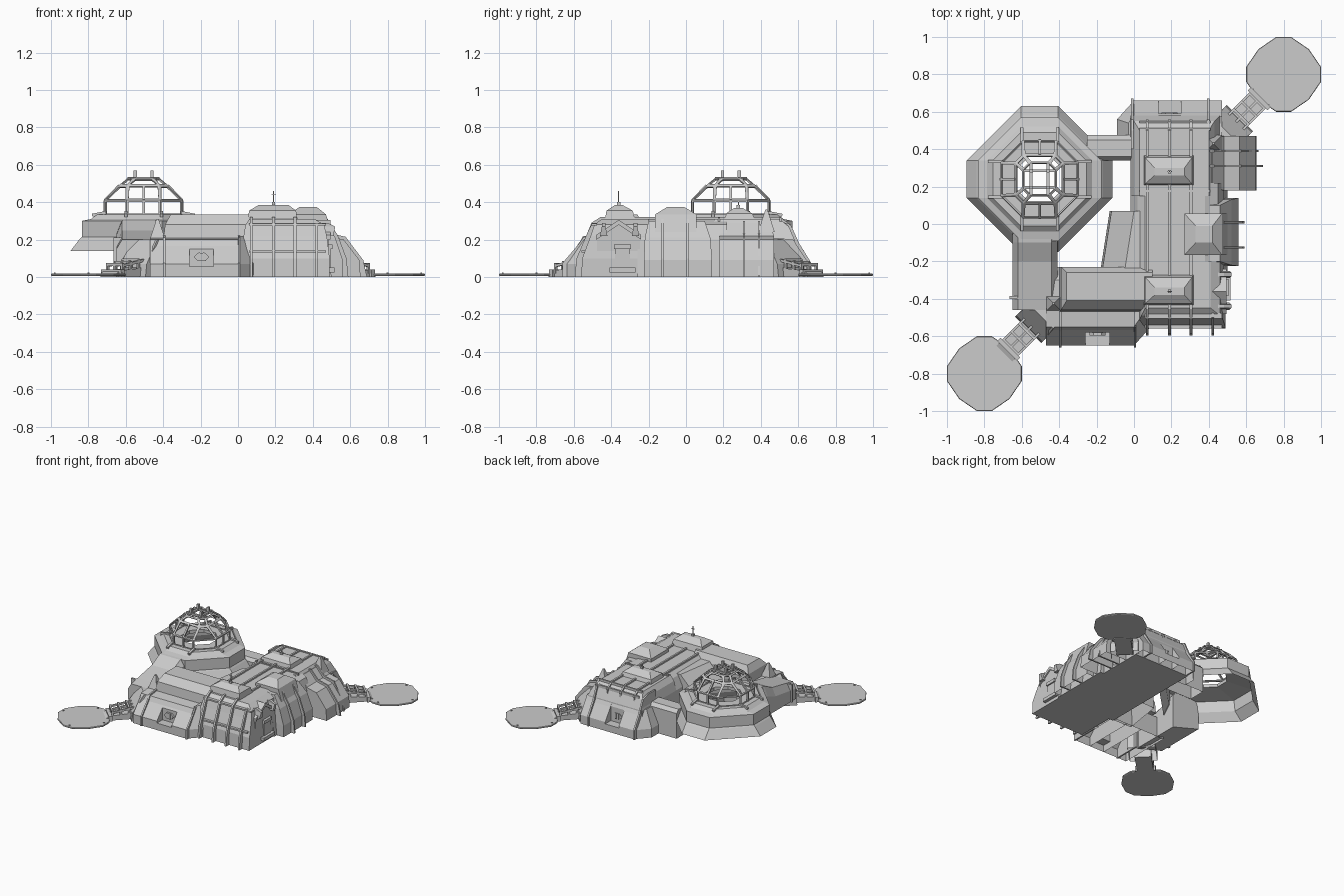
import bpy, bmesh, math
from mathutils import Matrix, Vector

if "Cube" in bpy.data.objects:
    bpy.data.objects.remove(bpy.data.objects["Cube"])


def finish(name, bm, open_base=False):
    bmesh.ops.recalc_face_normals(bm, faces=bm.faces)
    if open_base:
        base = [f for f in bm.faces if all(v.co.z < .001 for v in f.verts)]
        bmesh.ops.delete(bm, geom=base, context='FACES')
    me = bpy.data.meshes.new(name)
    bm.to_mesh(me)
    bm.free()
    ob = bpy.data.objects.new(name, me)
    bpy.context.collection.objects.link(ob)
    return ob


def rings(name, loops, closed=False, caps=True, open_base=False):
    """Skin a stack of equal-length point loops."""
    bm = bmesh.new()
    vs = [[bm.verts.new(p) for p in lp] for lp in loops]
    n, m = len(vs[0]), len(vs)
    for i in range(m if closed else m - 1):
        a, b = vs[i], vs[(i + 1) % m]
        for j in range(n):
            k = (j + 1) % n
            bm.faces.new((a[j], a[k], b[k], b[j]))
    if caps and not closed:
        bm.faces.new(vs[0])
        bm.faces.new(vs[-1])
    return finish(name, bm, open_base)


def tiers(name, *levels, shell=False):
    """Stacked rectangles (x0, x1, y0, y1, z)."""
    return rings(name, [[(a, c, z), (b, c, z), (b, d, z), (a, d, z)]
                        for a, b, c, d, z in levels], open_base=shell)


def box(name, x0, x1, y0, y1, z0, z1):
    return tiers(name, (x0, x1, y0, y1, z0), (x0, x1, y0, y1, z1))


def prism(name, prof, axis, a, b, shell=False):
    """Extrude a (u, z) profile along x or y."""
    f = (lambda u, z, t: (t, u, z)) if axis == 'x' else (lambda u, z, t: (u, t, z))
    return rings(name, [[f(u, z, t) for u, z in prof] for t in (a, b)], open_base=shell)


def bar(name, p, q, w):
    """Square beam between two points."""
    p, q = Vector(p), Vector(q)
    bm = bmesh.new()
    bmesh.ops.create_cube(bm, size=1)
    rot = (q - p).to_track_quat('Z', 'Y').to_matrix().to_4x4()
    bm.transform(Matrix.Translation((p + q) / 2) @ rot @ Matrix.Diagonal((w, w, (q - p).length, 1)))
    return finish(name, bm)


def octagon(r, h, z, cx=-0.505, cy=0.24):
    pts = [(h, -r), (r, -h), (r, h), (h, r), (-h, r), (-r, h), (-r, -h), (-h, -r)]
    return [(cx + x, cy + y, z) for x, y in pts]


# --- domed hall: ring-shaped deck, then window-frame dome
rings("dome_deck", [octagon(*l) for l in (
    (.39, .1, .14), (.34, .1, .205), (.33, .1, .215), (.33, .1, .30), (.28, .1, .31),
    (.25, .1, .335), (.125, .052, .335), (.125, .052, .31), (.32, .1, .29), (.33, .1, .205))], closed=True)
dome = rings("dome_frame", [octagon(*l) for l in (
    (.21, .09, .33), (.21, .09, .412), (.13, .085, .492), (.085, .05, .53))], caps=False)
bm = bmesh.new()
bm.from_mesh(dome.data)
res = bmesh.ops.inset_individual(bm, faces=bm.faces[:], thickness=.014)
inner = [f for f in bm.faces if f not in set(res["faces"])]
bmesh.ops.delete(bm, geom=inner, context='FACES')
bm.to_mesh(dome.data)
bm.free()
sol = dome.modifiers.new("thickness", 'SOLIDIFY')
sol.thickness = .01

DC = Vector((-.505, .24, 0))
for i in range(4):
    R = Matrix.Rotation(i * math.pi / 2, 3, 'Z')
    P = lambda x, y, z: DC + R @ Vector((x, y, z))
    # central mullions, top grid, posts and deck feet
    bar("dome_mullion", P(0, .207, .335), P(0, .207, .41), .013)
    bar("dome_mullion", P(0, .207, .41), P(0, .13, .49), .013)
    bar("dome_top_beam", P(-.085, .045, .528), P(.085, .045, .528), .015)
    bar("dome_post", P(.045, .045, .52), P(.045, .045, .57), .018)
    for s in (-.095, .095):
        bar("dome_foot", P(s, .2, .345), P(s, .275, .33), .016)

# --- corridors from the dome
rings("west_corridor", [[(-.65, y, .07), (-.65, y, t * .75), (-.62, y, t), (-.44, y, t), (-.41, y, t * .85), (-.41, y, .0)]
                        for y, t in ((-.46, .2), (-.38, .215), (-.2, .25), (-.1, .30), (-.05, .305))])
box("west_corridor_collar", -.665, -.41, -.40, -.385, .07, .21)
prism("north_corridor", [(.34, 0), (.34, .2), (.36, .225), (.45, .225), (.475, .2), (.475, 0)], 'x', -.25, .0, True)


def hall_with_door(name, prof, niche, x0, d0, d1, x1, s):
    """Sloped hall along x with a door niche from d0 to d1; s=-1 faces -y, s=1 faces +y."""
    for p, a, b in ((prof, x0, d0), (niche, d0, d1), (prof, d1, x1)):
        prism(name, [(u * s, z) for u, z in p], 'x', a, b, True)
    c = (d0 + d1) / 2
    hexa = [(c + .042 * math.cos(i * math.pi / 3), .107 + .025 * math.sin(i * math.pi / 3)) for i in range(6)]
    prism(name + "_window", hexa, 'y', .56 * s, .595 * s)
    for dx in (-.012, .012):
        bar(name + "_window_bar", (c + dx, .595 * s, .085), (c + dx, .595 * s, .13), .008)


# --- south-west hall with its front door, north wing with its back door
FRONT = [(.65, 0), (.65, .07), (.568, .165), (.55, .2), (.46, .21), (.3, .21), (.23, .16), (.23, 0)]
NICHE = [(.65, 0), (.65, .055), (.58, .055), (.58, .151)] + FRONT[2:]
hall_with_door("southwest_hall", FRONT, NICHE, -.47, -.26, -.13, .005, -1)
BACK = [(.66, 0), (.66, .07), (.595, .165), (.575, .2), (.47, .21), (.36, .21), (.34, .19), (.34, 0)]
NICHE = [(.66, 0), (.66, .055), (.59, .055), (.59, .17), (.575, .2)] + BACK[4:]
hall_with_door("north_wing", BACK, NICHE, -.01, .13, .25, .47, 1)
rings("north_wing_west_slope", [[(a, .47, z), (.0, .47, z), (.0, d, z), (a, e, z)]
                                for a, d, e, z in ((-.09, .66, .56, 0), (-.09, .66, .56, .07), (-.03, .58, .54, .2))], open_base=True)
tiers("southwest_hall_upper", (-.40, .1, -.47, -.23, .19), (-.39, .1, -.46, -.23, .28), (-.36, .1, -.41, -.26, .335))
rings("southwest_hall_joint", [[(0, -.4, z), (0, y, z), (x, y + .1, z), (x, -.4, z)]
                               for x, y, z in ((.09, -.65, 0), (.09, -.65, .07), (.08, -.56, .2), (.07, -.55, .22))], open_base=True)
for x in (-.40, .0):
    prism("southwest_rib", [(-.66, 0), (-.66, .075), (-.575, .175), (-.55, .212), (-.46, .222), (-.44, .2), (-.44, 0)],
          'x', x, x + .012)

# --- long main hall
tiers("main_hall_south", (.02, .49, -.56, -.2, 0), (.02, .49, -.555, -.2, .1), (.03, .475, -.51, -.2, .22),
      (.04, .46, -.49, -.2, .28), (.06, .41, -.45, -.2, .31))
tiers("main_hall_middle", (-.02, .5, -.26, .22, 0), (-.02, .48, -.26, .22, .2), (.02, .45, -.26, .22, .28),
      (.06, .38, -.26, .22, .31))
tiers("main_hall_north", (-.02, .47, .15, .58, 0), (-.02, .46, .15, .58, .2), (0, .43, .15, .55, .27),
      (.03, .40, .15, .5, .31))
rings("west_lean_to", [[(-.18 + d, -.25, z), (.1, -.25, z), (.1, .07, z), (-.13 + d, .07, z)]
                       for d, z in ((0, 0), (.01, .17), (.06, .22), (.13, .29))], open_base=True)

# roof ribs running the length of the hall and down both ends
RIB = [(-.595, 0), (-.585, .1), (-.53, .23), (-.505, .29), (-.455, .322), (.5, .322), (.56, .28), (.56, .1), (-.4, 0)]
for x in (.07, .19, .305):
    prism("roof_rib", RIB, 'x', x - .007, x + .007)
prism("southeast_rib", [(-.595, 0), (-.585, .1), (-.53, .23), (-.5, .29), (-.4, .29), (-.4, 0)], 'x', .415, .428)
for x in (-.015, .39):
    prism("north_rib", [(.67, 0), (.67, .075), (.605, .18), (.56, .28), (.5, .3), (.4, .3), (.4, 0)], 'x', x, x + .013)
for z, y in ((.275, -.505), (.13, -.56)):
    box("front_rail", .06, .47, y, y + .03, z, z + .012)
for y in (.17, .5, .54):
    box("roof_cross_rail", .03, .41, y, y + .012, .27, .318 if y < .52 else .29)

# hipped roof caps with aerials
for y, top in ((-.36, .385), (.28, .37)):
    tiers("roof_cap", (.05, .32, y - .075, y + .09, .30), (.06, .31, y - .065, y + .075, top - .03),
          (.11, .27, y - .02, y + .02, top))
    h = .46 if y < 0 else .40
    bar("aerial", (.19, y, top - .01), (.19, y, h), .006)
    bar("aerial_base", (.19, y, top - .01), (.19, y, top + .015), .018)
    bar("aerial_cross", (.178, y, h - .02), (.202, y, h - .02), .005)

# --- east side: gabled portal, middle bay, north-east bay
prism("east_portal", [(-.475, 0), (-.475, .22), (-.36, .295), (-.245, .22), (-.245, 0)], 'x', .38, .485, True)
prism("east_portal_trim", [(-.48, .2), (-.48, .225), (-.36, .305), (-.24, .225), (-.24, .2), (-.36, .28)], 'x', .42, .495)
box("portal_door", .47, .495, -.38, -.30, .05, .16)
box("portal_lintel", .47, .505, -.385, -.295, .15, .175)
box("portal_step", .47, .515, -.41, -.27, .025, .05)
for y in (-.44, -.27):
    tiers("portal_buttress", (.45, .51, y - .02, y + .02, .22), (.45, .52, y - .01, y + .01, .27), (.45, .48, y - .01, y + .01, .29))
tiers("east_bay", (.47, .56, -.225, .14, 0), (.46, .56, -.225, .14, .09), (.4, .52, -.22, .13, .21), (.36, .46, -.2, .1, .30), shell=True)
tiers("east_bay_roof", (.27, .5, -.165, .055, .24), (.27, .47, -.165, .055, .335), (.33, .42, -.10, -.01, .375))
for y in (-.125, .01):
    prism("east_bay_rib", [(.45, 0), (.59, 0), (.58, .1), (.535, .22), (.48, .31), (.4, .3)], 'y', y - .006, y + .006)
tiers("northeast_bay", (.46, .655, .18, .47, 0), (.45, .65, .18, .47, .09), (.4, .565, .18, .47, .2),
      (.4, .48, .18, .47, .22), (.37, .42, .2, .45, .29), shell=True)
for y, e in ((.31, .69), (.39, .665)):
    prism("northeast_rib", [(.46, 0), (e, 0), (e - .02, .09), (.575, .215), (.49, .235), (.43, .3), (.38, .3)], 'y', y - .006, y + .006)

# --- pointed finials
for x, y, z in ((-.43, -.425, .31), (.425, .43, .36)):
    tiers("finial", (x - .045, x + .045, y - .045, y + .045, z - .12), (x - .035, x + .035, y - .035, y + .035, z - .09),
          (x - .006, x + .006, y - .006, y + .006, z))

# --- landing pads with walkways, repeated by a half turn
PAD = [(.04, .2), (.135, .135), (.2, .04)]
loop = [(x * sx, y * sy) for sx, sy, o in ((1, 1, 1), (1, -1, -1), (-1, -1, 1), (-1, 1, -1)) for x, y in PAD[::o]]
for side in (0, 1):
    H = Matrix.Rotation(math.pi * side, 4, 'Z')
    parts = [rings("landing_pad", [[(.8 + x * s, .8 + y * s, z) for x, y in loop]
                                   for s, z in ((.97, .005), (1, .008), (1, .014), (.985, .018))])]
    for dx, dy in ((.18, 0), (-.18, 0), (0, .18), (0, -.18)):
        parts.append(box("pad_light", .795 + dx, .805 + dx, .795 + dy, .805 + dy, .015, .023))
    # walkway modelled along +x, turned to the diagonal
    way = [tiers("entrance_block", (.6, .80, -.10, .10, 0), (.6, .79, -.10, .10, .07), (.6, .70, -.09, .09, .2), shell=True),
           prism("walkway_deck", [(.74, 0), (.74, .06), (.82, .045), (.95, .035), (.98, .018), (.98, 0)], 'y', -.06, .06),
           box("walkway_foot", .935, .96, -.075, .075, 0, .04)]
    for s in (-.055, 0, .055):
        way.append(bar("walkway_rail", (.74, s, .095), (.93, s, .06), .014))
        for x in (.81, .87, .93):
            way.append(bar("walkway_post", (x, s, .02), (x, s, .11 - (x - .74) * .2), .014))
    for x in (.81, .87, .93):
        way.append(bar("walkway_hoop", (x, -.06, .105 - (x - .74) * .2), (x, .06, .105 - (x - .74) * .2), .014))
    for p in way:
        p.data.transform(Matrix.Rotation(math.pi / 4, 4, 'Z'))
    for p in parts + way:
        p.data.transform(H)
